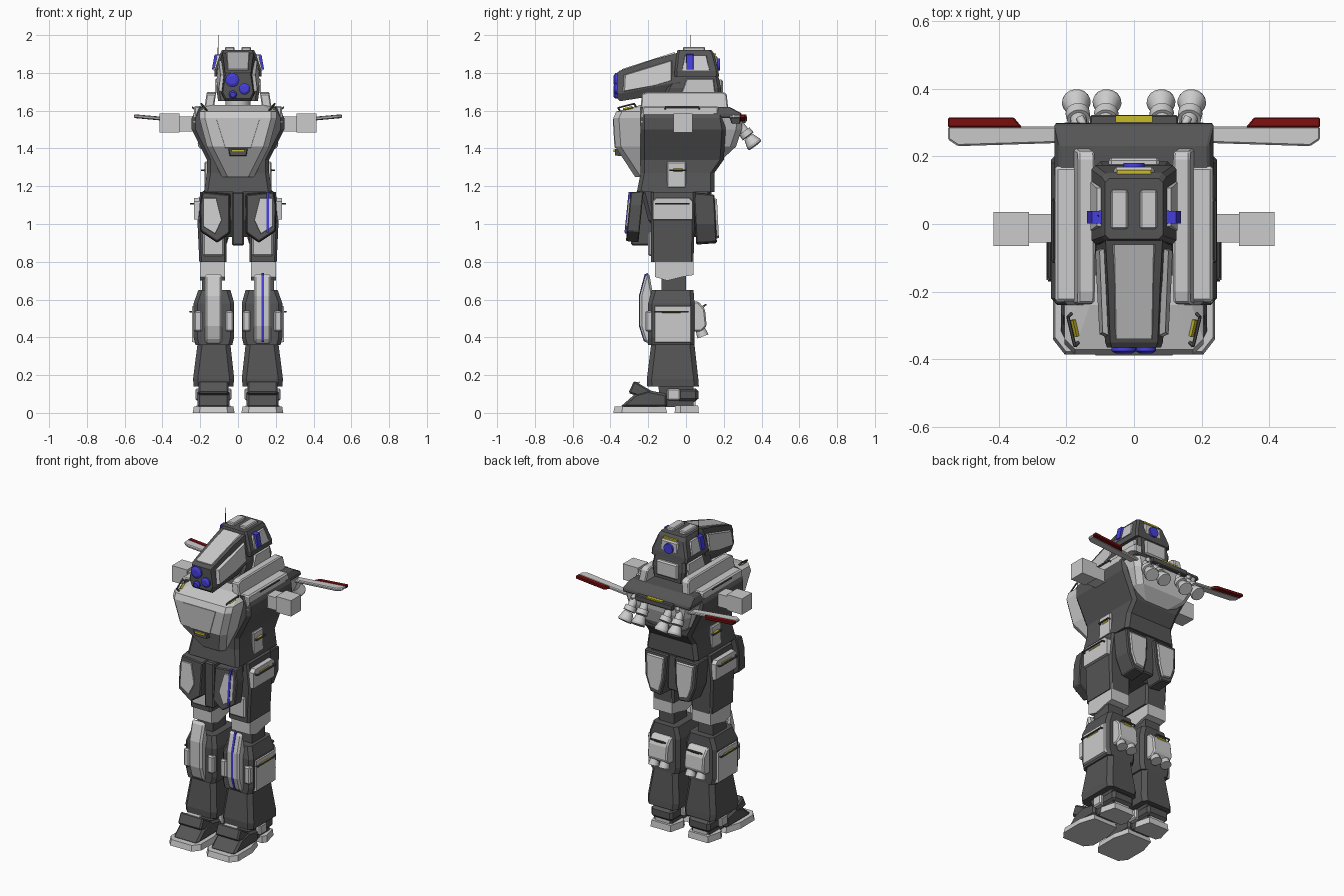
import bpy, bmesh, math
from mathutils import Vector

def colour(name, rgb):
    m = bpy.data.materials.new(name)
    m.diffuse_color = (*rgb, 1)
    return m

DARK = colour("dark_grey", (0.09, 0.09, 0.09))
BLUE = colour("blue", (0.06, 0.05, 0.7))
RED = colour("red", (0.2, 0.005, 0.005))
YELLOW = colour("yellow", (0.6, 0.5, 0.02))

def finish(name, bm, mat=None, mirror=False, bevel=0.0):
    bmesh.ops.recalc_face_normals(bm, faces=bm.faces)
    me = bpy.data.meshes.new(name)
    bm.to_mesh(me)
    bm.free()
    ob = bpy.data.objects.new(name, me)
    bpy.context.collection.objects.link(ob)
    if mat:
        me.materials.append(mat)
    if bevel:
        b = ob.modifiers.new("chamfer", 'BEVEL')
        b.width, b.segments, b.limit_method = bevel, 1, 'ANGLE'
    if mirror:
        ob.modifiers.new("mirror", 'MIRROR')
    return ob

def loft(name, rings, mat=None, mirror=False, bevel=0.0, warp=None):
    bm = bmesh.new()
    vs = [[bm.verts.new(warp(Vector(p)) if warp else p) for p in r] for r in rings]
    n = len(vs[0])
    for a, b in zip(vs, vs[1:]):
        for i in range(n):
            bm.faces.new((a[i], a[(i + 1) % n], b[(i + 1) % n], b[i]))
    bm.faces.new(vs[0][::-1])
    bm.faces.new(vs[-1])
    return finish(name, bm, mat, mirror, bevel)

def stack(name, levels, c=0.0, **kw):
    """Levels (z, x0, x1, y0, y1) with corners cut by c."""
    rings = []
    for z, a, b, f, g in levels:
        if c:
            pts = [(a + c, f), (b - c, f), (b, f + c), (b, g - c), (b - c, g), (a + c, g), (a, g - c), (a, f + c)]
        else:
            pts = [(a, f), (b, f), (b, g), (a, g)]
        rings.append([(x, y, z) for x, y in pts])
    return loft(name, rings, **kw)

def box(name, x0, x1, y0, y1, z0, z1, **kw):
    return stack(name, [(z0, x0, x1, y0, y1), (z1, x0, x1, y0, y1)], **kw)

def prism(name, pts, axis, lo, hi, top=1.0, **kw):
    """Outline extruded along an axis; the hi end may be scaled."""
    cx, cy = (sum(p[i] for p in pts) / len(pts) for i in (0, 1))
    def ring(d, s):
        out = []
        for u, v in pts:
            u, v = cx + (u - cx) * s, cy + (v - cy) * s
            out.append({'x': (d, u, v), 'y': (u, d, v), 'z': (u, v, d)}[axis])
        return out
    return loft(name, [ring(lo, 1), ring(hi, top)], **kw)

def rods(name, segs, n=8, mat=None, mirror=False):
    """Round bars (start, end, r0, r1) in one object."""
    bm = bmesh.new()
    for p, q, r0, r1 in segs:
        p, q = Vector(p), Vector(q)
        rot = (q - p).to_track_quat('Z', 'Y')
        rr = [[bm.verts.new(o + rot @ Vector((r * math.cos(t), r * math.sin(t), 0)))
               for t in (2 * math.pi * i / n for i in range(n))] for o, r in ((p, r0), (q, r1))]
        for i in range(n):
            j = (i + 1) % n
            bm.faces.new((rr[0][i], rr[0][j], rr[1][j], rr[1][i])).smooth = n > 8
        bm.faces.new(rr[0][::-1])
        bm.faces.new(rr[1])
    return finish(name, bm, mat, mirror)

def handle(name, p, q, out, mirror=True):
    """Grab bar from p to q standing off along out, with a yellow strip under it."""
    p, q, o = Vector(p), Vector(q), Vector(out)
    rods(name, [(p, p + o, .005, .005), (q, q + o, .005, .005), (p + o, q + o, .005, .005)], 6, DARK, mirror)
    rods(name + "_strip", [(p.lerp(q, .22), p.lerp(q, .78), .008, .008)], 4, YELLOW, mirror)

# torso and chest
stack("torso", [(1.17, -.18, .18, -.26, .15), (1.27, -.165, .165, -.24, .15), (1.34, -.165, .165, -.24, .2),
                (1.5, -.245, .245, -.24, .21), (1.56, -.245, .245, -.24, .2), (1.62, -.215, .215, -.24, .2)],
      c=.02, mat=DARK)
stack("chest", [(1.25, -.085, .085, -.27, -.15), (1.41, -.165, .165, -.375, -.15), (1.56, -.205, .205, -.385, -.15),
                (1.595, -.205, .205, -.37, -.15), (1.63, -.16, .16, -.24, -.15)], c=.03)
prism("chest_plate", [(-.07, 1.4), (.07, 1.4), (.12, 1.56), (-.12, 1.56)], 'y', -.37, -.388, .95,
      warp=lambda v: v + Vector((0, (1.56 - v.z) * .06, 0)))
prism("chest_chin", [(-.045, 1.36), (.045, 1.36), (.055, 1.4), (-.055, 1.4)], 'y', -.34, -.375, .9, mat=DARK)
box("chest_strip", -.035, .035, -.384, -.37, 1.382, 1.395, mat=YELLOW)
prism("shoulder_deck", [(.15, -.24), (.235, -.24), (.235, .18), (.15, .18)], 'z', 1.53, 1.625, .95, mirror=True, bevel=.008)
prism("collar", [(-.24, 1.6), (-.235, 1.69), (-.2, 1.7), (.19, 1.7), (.215, 1.69), (.225, 1.6)], 'x', .115, .165,
      mirror=True, bevel=.006, warp=lambda v: v + Vector(((1.7 - v.z) * .15, 0, 0)))
box("waist_side_panel", .15, .178, -.1, 0, 1.19, 1.33, mirror=True, bevel=.006)
handle("shoulder_handle", (.225, -.11, 1.605), (.225, .07, 1.605), (.015, 0, .012))
handle("waist_handle", (.178, -.085, 1.285), (.178, 0, 1.285), (.014, 0, 0))
handle("chest_handle", (.165, -.35, 1.6), (.185, -.265, 1.622), (.01, -.01, .015))

# arm stubs
box("arm_joint", .2, .315, -.055, .03, 1.49, 1.57, mirror=True)
box("arm_block", .31, .415, -.065, .035, 1.485, 1.585, mirror=True)

# backpack, wings and thrusters
stack("backpack", [(1.35, -.11, .11, .14, .2), (1.41, -.18, .18, .14, .265), (1.5, -.22, .22, .14, .295),
                   (1.56, -.235, .235, .14, .3)], c=.03)
stack("backpack_top", [(1.56, -.235, .235, .14, .3), (1.585, -.235, .235, .14, .295), (1.62, -.22, .22, .14, .23)],
      mat=DARK, bevel=.006)
box("backpack_rail", -.13, .13, .285, .322, 1.54, 1.575, mat=DARK, bevel=.005)
box("backpack_strip", -.055, .055, .3, .32, 1.565, 1.58, mat=YELLOW)
tilt = lambda v: v + Vector((0, 0, (v.x - .25) * .09))
prism("wing", [(.2, .24), (.52, .23), (.55, .25), (.55, .288), (.2, .288)], 'z', 1.535, 1.553, mirror=True, bevel=.005, warp=tilt)
prism("wing_red_edge", [(.33, .285), (.55, .285), (.55, .315), (.355, .315)], 'z', 1.534, 1.554,
      mat=RED, mirror=True, bevel=.004, warp=tilt)
jets = []
for x, dx in ((.085, -.005), (.16, .01)):
    a, d = Vector((x, .28, 1.53)), Vector((dx, .075, -.1))
    jets += [(a, a + d * .5, .024, .024), (a + d * .4, a + d * .65, .034, .036),
             (a + d * .7, a + d * 1.05, .028, .043), (a + d * 1.05, a + d * 1.15, .043, .04)]
    jets.append(((x - .02, .27, 1.56), (x, .315, 1.545), .012, .012))
rods("thruster", jets, 16, None, True)

# neck and head
rods("neck", [((0, .04, 1.58), (0, .04, 1.7), .065, .065)], 16)
stack("head_lower", [(1.65, -.105, .105, -.13, .185), (1.72, -.115, .115, -.1, .185), (1.79, -.105, .105, -.06, .17)],
      c=.015, mat=DARK)
prism("cheek_panel", [(-.03, 1.69), (.16, 1.69), (.15, 1.77), (.0, 1.77)], 'x', .1, .122, .9, mirror=True)
box("nape_panel", -.075, .075, .16, .195, 1.67, 1.765, bevel=.008)
stack("head_upper", [(1.78, -.125, .125, -.06, .175), (1.81, -.125, .125, -.06, .172), (1.9, -.095, .095, -.05, .15),
                     (1.92, -.085, .085, -.045, .135)], c=.012, mat=DARK)
def snout_ring(y, w, wt, z0, z1):
    h = z1 - z0
    return [(-w * .8, y, z0), (w * .8, y, z0), (w, y, z0 + h * .25), (wt, y, z1), (-wt, y, z1), (-w, y, z0 + h * .25)]
loft("snout", [snout_ring(-.335, .09, .07, 1.65, 1.78), snout_ring(-.365, .08, .065, 1.665, 1.8),
               snout_ring(-.35, .085, .07, 1.65, 1.812), snout_ring(-.16, .105, .078, 1.68, 1.875),
               snout_ring(-.03, .115, .085, 1.7, 1.91)][1:], mat=DARK)
loft("snout_top_panel", [[(s * w, y, z + d) for s, d in ((-1, 0), (1, 0), (.9, .01), (-.9, .01))]
                         for w, y, z in ((.058, -.34, 1.81), (.064, -.06, 1.9))])
prism("snout_side_panel", [(-.335, 1.7), (-.17, 1.73), (-.07, 1.76), (-.07, 1.87), (-.33, 1.79)], 'x', .08, .1, .93,
      mirror=True, warp=lambda v: v + Vector(((v.y + .33) * .075 - (v.z - 1.72) * .12, 0, 0)))
for i, (x, z, r) in enumerate(((-.03, 1.762, .037), (.035, 1.715, .03), (-.027, 1.685, .021))):
    rods(f"front_lens_{i}", [((x, -.34, z), (x, -.375, z), r, r), ((x, -.375, z), (x, -.383, z), r, r * .6)], 20, BLUE)
rods("rear_lens", [((0, .14, 1.845), (0, .18, 1.845), .033, .031)], 20, BLUE)
box("rear_lens_frame", -.06, .06, .13, .168, 1.8, 1.89, bevel=.008)
box("rear_head_strip", -.05, .05, .145, .16, 1.893, 1.903, mat=YELLOW)
prism("ear_panel", [(-.025, 1.81), (.13, 1.81), (.11, 1.895), (-.01, 1.895)], 'x', .1, .13, .92, mirror=True,
      warp=lambda v: v + Vector(((1.81 - v.z) * .25, 0, 0)))
prism("ear_light", [(.0, 1.815), (.04, 1.815), (.04, 1.9), (.0, 1.9)], 'x', .1, .138, .9, mat=BLUE, mirror=True,
      warp=lambda v: v + Vector(((1.82 - v.z) * .18, 0, 0)))
box("top_hatch", .018, .068, -.015, .1, 1.91, 1.938, mirror=True, bevel=.005)
rods("antenna", [((-.105, .025, 1.86), (-.105, .025, 2.0), .003, .0015)], 6, DARK)

# pelvis and skirts
stack("pelvis", [(.93, -.1, .1, -.13, .04), (1.02, -.16, .16, -.2, .09), (1.18, -.17, .17, -.24, .14)], c=.02, mat=DARK)
box("crotch_guard", -.032, .032, -.29, -.17, .885, 1.17, mat=DARK, bevel=.008)
box("tail_guard", -.04, .04, .02, .13, .93, 1.17, mat=DARK, bevel=.008)
lean = lambda v: v + Vector((0, (v.z - 1.17) * .1, 0))
prism("front_skirt", [(.04, 1.16), (.19, 1.175), (.205, 1.1), (.2, .96), (.11, .9), (.04, .95)], 'y', -.225, -.292, .95,
      mat=DARK, mirror=True, bevel=.005, warp=lean)
prism("front_skirt_panel", [(.085, 1.02), (.115, 1.14), (.185, 1.14), (.185, .985), (.12, .945)], 'y', -.28, -.3, .95,
      mirror=True, warp=lean)
prism("skirt_stripe", [(.15, .955), (.164, .955), (.164, 1.17), (.15, 1.17)], 'y', -.28, -.304, mat=BLUE, warp=lean)
prism("rear_skirt", [(.02, 1.165), (.19, 1.165), (.18, 1.0), (.14, .9), (.06, .89), (.03, 1.0)], 'y', .04, .15, .94,
      mat=DARK, mirror=True, bevel=.006, warp=lambda v: v + Vector((0, (1.17 - v.z) * .05, 0)))
prism("rear_skirt_panel", [(.04, 1.14), (.165, 1.14), (.155, 1.0), (.13, .93), (.07, .92), (.05, 1.0)], 'y', .14, .162, .93,
      mirror=True, warp=lambda v: v + Vector((0, (1.17 - v.z) * .05, 0)))
stack("hip_block", [(.8, .06, .205, -.185, .04), (1.02, .06, .215, -.185, .045), (1.17, .09, .2, -.185, .05)],
      c=.012, mat=DARK, mirror=True)
prism("hip_side_panel", [(-.18, 1.02), (.04, 1.02), (.04, 1.12), (.02, 1.14), (-.16, 1.14), (-.18, 1.12)], 'x', .19, .232, .95,
      mirror=True)
handle("hip_handle", (.228, -.16, 1.108), (.228, .015, 1.108), (.022, 0, 0))
box("thigh_panel", .075, .185, -.2, -.17, .83, .96, mirror=True, bevel=.008)

# legs
prism("thigh", [(-.165, .84), (-.165, .72), (-.1, .7), (-.02, .72), (.04, .73), (.04, .84)], 'x', .07, .2, mirror=True)
box("knee_joint", .085, .19, -.13, .0, .6, .74, mat=DARK, mirror=True)
stack("shin_upper", [(.36, .03, .225, -.2, .045), (.4, .02, .235, -.2, .045), (.58, .02, .235, -.2, .045),
                     (.65, .04, .21, -.18, .04)], c=.02, mat=DARK, mirror=True)
stack("shin_lower", [(.14, .025, .235, -.205, .068), (.18, .02, .238, -.207, .065), (.36, .04, .215, -.185, .045)],
      c=.025, mat=DARK, mirror=True)
prism("shin_side_panel", [(-.17, .37), (.03, .37), (.03, .57), (-.17, .57)], 'x', .22, .243, .94, mirror=True)
box("shin_front_pad", .19, .232, -.215, -.16, .43, .54, mirror=True, bevel=.008)
box("shin_inner_pad", .024, .066, -.215, -.16, .43, .54, mirror=True, bevel=.008)
prism("knee_plate", [(-.19, .36), (-.22, .38), (-.245, .46), (-.245, .62), (-.215, .73), (-.195, .74), (-.17, .6), (-.17, .38)],
      'x', .085, .175, mirror=True, bevel=.012)
prism("knee_stripe", [(-.19, .365), (-.224, .38), (-.249, .46), (-.249, .62), (-.219, .735), (-.2, .74)], 'x', .125, .138, mat=BLUE)
handle("shin_handle", (.24, -.165, .535), (.24, .01, .535), (.014, 0, 0))

# calf boosters
prism("calf_booster", [(.03, .59), (.065, .59), (.1, .55), (.11, .46), (.08, .43), (.03, .43)], 'x', .06, .195,
      mirror=True, bevel=.008)
rods("calf_nozzle", [((x, .065, .47), (x, .09, .405), .022, .032) for x in (.092, .163)], 14, None, True)
handle("calf_handle", (.08, .093, .565), (.175, .093, .565), (0, .012, .008))

# feet
stack("ankle", [(.03, .07, .19, -.13, .04), (.16, .06, .2, -.15, .04)], mat=DARK, mirror=True)
prism("toe_sole", [(.055, -.385), (.205, -.385), (.24, -.34), (.24, -.2), (.21, -.1), (.045, -.1), (.018, -.2), (.018, -.34)],
      'z', 0, .035, .94, mirror=True)
prism("toe_cap", [(-.35, .03), (-.27, .1), (-.2, .12), (-.1, .1), (-.1, .03)], 'x', .045, .215, mat=DARK, mirror=True, bevel=.012)
prism("instep_guard", [(-.305, .105), (-.275, .17), (-.18, .115), (-.11, .06), (-.17, .06)], 'x', .05, .21,
      mat=DARK, mirror=True, bevel=.008)
prism("instep_panel", [(.075, .11), (.185, .11), (.175, .165), (.085, .165)], 'y', -.27, -.3, .95, mirror=True,
      warp=lambda v: v + Vector((0, (v.z - .11) * .5, 0)))
box("ankle_guard", .035, .225, -.1, -.03, .065, .13, mirror=True, bevel=.008)
box("heel", .055, .205, -.05, .065, .06, .13, mat=DARK, mirror=True, bevel=.015)
prism("heel_sole", [(.05, -.06), (.21, -.06), (.225, -.03), (.2, .068), (.06, .068), (.035, -.03)], 'z', 0, .04, .95, mirror=True)
box("heel_post", .08, .18, -.03, .05, .03, .07, mirror=True)
